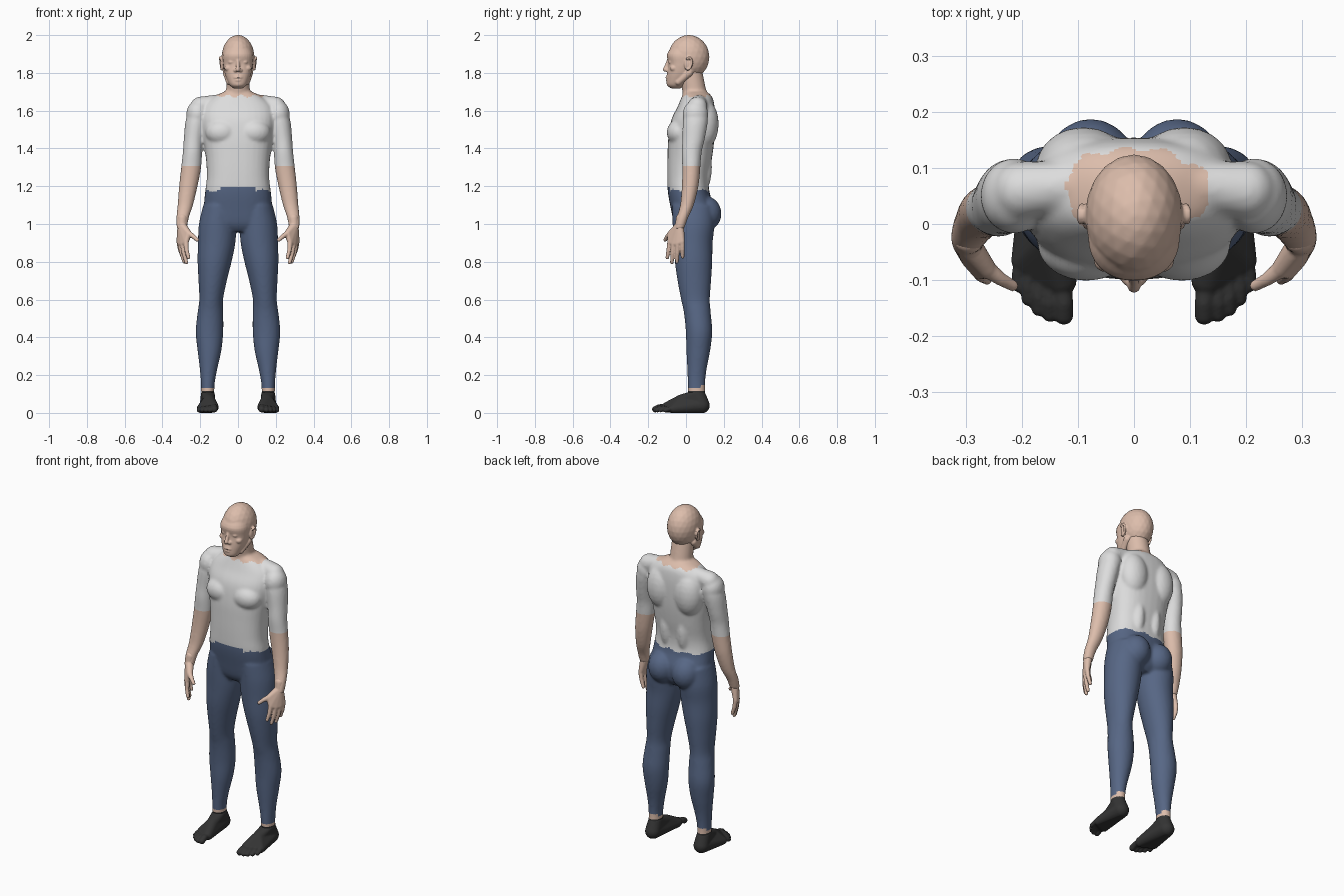
import bpy, bmesh, math
from mathutils import Vector

if "Cube" in bpy.data.objects:
    bpy.data.objects.remove(bpy.data.objects["Cube"], do_unlink=True)


def material(name, r, g, b):
    m = bpy.data.materials.new(name)
    m.use_nodes = True
    m.diffuse_color = (r, g, b, 1)
    m.node_tree.nodes["Principled BSDF"].inputs["Base Color"].default_value = (r, g, b, 1)
    return m


SKIN, SHIRT, TROUSERS, SHOES = range(4)
PALETTE = [
    material("skin", .72, .51, .41),
    material("shirt_white", .72, .72, .72),
    material("trouser_blue", .095, .135, .235),
    material("shoe_black", .035, .035, .035),
]

# Unit sphere directions shared by all rounded volumes
ball = bmesh.new()
bmesh.ops.create_icosphere(ball, subdivisions=3, radius=1)
DIRECTIONS = [v.co.copy() for v in ball.verts]
ball.free()


def sides(x_values):
    """Build twice, mirrored, when a part is off the centre line."""
    return (1, -1) if any(x_values) else (1,)


def hull(bm, *balls):
    """Convex skin around balls given as (x, y, z, radius or radii)."""
    for s in sides([b[0] for b in balls]):
        verts = []
        for x, y, z, r in balls:
            rx, ry, rz = r if isinstance(r, tuple) else (r, r, r)
            verts += [bm.verts.new((s * x + d.x * rx, y + d.y * ry, z + d.z * rz)) for d in DIRECTIONS]
        bmesh.ops.convex_hull(bm, input=verts)
        bmesh.ops.delete(bm, geom=[v for v in verts if v.is_valid and not v.link_faces], context='VERTS')


def chain(bm, balls):
    for a, b in zip(balls, balls[1:]):
        hull(bm, a, b)


def refine(rings, steps=4):
    """Catmull-Rom interpolation between cross-sections."""
    pts = [Vector(r) for r in rings]
    out = []
    for i in range(len(pts) - 1):
        a, b, c, d = pts[max(i - 1, 0)], pts[i], pts[i + 1], pts[min(i + 2, len(pts) - 1)]
        for k in range(steps):
            t = k / steps
            out.append(b + (c - a) * (t / 2) + (a * 2 - b * 5 + c * 4 - d) * (t * t / 2)
                       + (b * 3 - a - c * 3 + d) * (t ** 3 / 2))
    return out + [pts[-1]]


def loft(bm, rings, power=2.0, count=32):
    """Closed tube through level rings (z, centre x, centre y, radius x, radius y) in millimetres."""
    for s in sides([r[1] for r in rings]):
        loops = []
        for z, cx, cy, rx, ry in refine(rings):
            loop = []
            for i in range(count):
                a = math.tau * i / count
                c, n = math.cos(a), math.sin(a)
                x = s * cx + rx * math.copysign(abs(c) ** (2 / power), c)
                y = cy + ry * math.copysign(abs(n) ** (2 / power), n)
                loop.append(bm.verts.new((x / 1000, y / 1000, z / 1000)))
            loops.append(loop)
        for p, q in zip(loops, loops[1:]):
            for i in range(count):
                j = (i + 1) % count
                bm.faces.new((p[i], p[j], q[j], q[i]))
        bm.faces.new(loops[0])
        bm.faces.new(loops[-1])


def blend(name, bm, voxel, smoothing, paint):
    """Fuse the volumes into one smooth surface and colour its faces by rule."""
    bmesh.ops.recalc_face_normals(bm, faces=bm.faces)
    mesh = bpy.data.meshes.new(name)
    bm.to_mesh(mesh)
    bm.free()
    obj = bpy.data.objects.new(name, mesh)
    bpy.context.collection.objects.link(obj)
    remesh = obj.modifiers.new("fuse", 'REMESH')
    remesh.mode = 'VOXEL'
    remesh.voxel_size = voxel
    smooth = obj.modifiers.new("soften", 'SMOOTH')
    smooth.factor = .5
    smooth.iterations = smoothing
    graph = bpy.context.evaluated_depsgraph_get()
    result = bpy.data.meshes.new_from_object(obj.evaluated_get(graph))
    obj.modifiers.clear()
    obj.data = result
    bpy.data.meshes.remove(mesh)
    result.name = name
    result.materials.clear()
    for m in PALETTE:
        result.materials.append(m)
    for v in result.vertices:
        v.co.z = max(v.co.z, 0)
    for p in result.polygons:
        p.use_smooth = True
        p.material_index = paint(*p.center)
    return obj


def clothing(x, y, z):
    side = abs(x)
    if z > .9 and z < 1.31 and side > .18 + (1.31 - z) * .16:
        return SKIN
    if z < .118:
        return SHOES
    if z < (.15 if y > .08 else .132):
        return SKIN
    if z < (1.195 if side < .09 and y < 0 else 1.178 + .006 * math.sin(x * 60)):
        return TROUSERS
    collar = 1.677 + .006 * math.sin(x * 90)
    return SKIN if z > collar and side < .13 else SHIRT


# Torso, neck, arms and legs
body = bmesh.new()
loft(body, [
    (960, 0, 35, 120, 70), (1000, 0, 38, 185, 100), (1080, 0, 35, 182, 115),
    (1170, 0, 14, 174, 110), (1250, 0, 11, 165, 110), (1350, 0, 20, 170, 118),
    (1450, 0, 28, 183, 122), (1550, 0, 38, 195, 116), (1620, 0, 53, 185, 98),
    (1670, 0, 58, 135, 82), (1700, 0, 50, 75, 62)], power=2.4)
hull(body, (0, .052, 1.66, .064), (0, .022, 1.82, .061))
hull(body, (.05, .075, 1.655, .038), (.2, .06, 1.622, .052))           # trapezius
hull(body, (.214, .05, 1.58, (.06, .068, .075)))                       # shoulder cap
hull(body, (.085, -.035, 1.485, (.088, .067, .07)))                    # chest muscle
hull(body, (.09, .1, 1.53, (.085, .073, .13)))                         # shoulder blade
hull(body, (.055, .06, 1.3, (.05, .078, .16)))                         # lower back
hull(body, (.077, .098, 1.055, (.083, .09, .095)))                     # buttock
loft(body, [
    (1630, 205, 55, 45, 55), (1550, 220, 50, 57, 66), (1450, 235, 40, 52, 59),
    (1380, 241, 30, 51, 53), (1300, 248, 28, 53, 48), (1200, 263, 22, 49, 44),
    (1100, 279, 5, 41, 36), (1030, 294, -20, 33, 30), (975, 297, -35, 28, 26)])
loft(body, [
    (1100, 98, 36, 86, 110), (1000, 108, 40, 99, 111), (900, 113, 38, 99, 103),
    (800, 124, 40, 90, 99), (700, 134, 44, 75, 89), (600, 142, 50, 63, 76),
    (530, 146, 60, 68, 71), (430, 151, 69, 73, 70), (330, 151, 65, 63, 63),
    (230, 156, 58, 46, 51), (150, 160, 55, 36, 46), (70, 160, 58, 35, 46)])
blend("body", body, .008, 6, clothing)

# Head with face and ears
head = bmesh.new()
hull(head, (0, .015, 1.884, (.087, .109, .117)))
loft(head, [
    (1718, 0, -52, 24, 26), (1735, 0, -54, 44, 46), (1770, 0, -39, 61, 63),
    (1805, 0, -29, 72, 70), (1850, 0, -22, 79, 72), (1900, 0, -20, 80, 80),
    (1950, 0, -10, 55, 55)], power=2.2)
hull(head, (.058, .015, 1.80, .022), (.045, -.04, 1.752, .018))        # jaw
hull(head, (0, -.087, 1.743, (.024, .016, .018)))                      # chin
hull(head, (.012, -.086, 1.883, .013), (.052, -.066, 1.887, .013))     # brow
hull(head, (.05, -.065, 1.825, (.022, .021, .018)))                    # cheek
hull(head, (.034, -.08, 1.857, (.018, .013, .011)))                    # closed eye
chain(head, [(0, -.088, 1.877, .009), (0, -.103, 1.84, .009), (0, -.111, 1.818, .012)])
hull(head, (.013, -.099, 1.813, .010))                                 # nostril wing
hull(head, (0, -.088, 1.783, (.032, .016, .014)))
hull(head, (0, -.094, 1.775, (.027, .015, .006)))                      # upper lip
hull(head, (0, -.092, 1.761, (.023, .015, .007)))                      # lower lip
hull(head, (.083, .008, 1.845, (.010, .018, .032)))                    # ear
rim = []
for i in range(9):
    a = math.radians(-110 + 30 * i)
    up = math.sin(a)
    rim.append((.092 + .004 * up, .013 + .018 * math.cos(a) + .004 * up, 1.85 + .032 * up, .006))
chain(head, rim)
blend("head", head, .004, 3, lambda x, y, z: SKIN)

# Hands with spread fingers
hands = bmesh.new()
WRIST = (.297, -.034, .99, .024)
KNUCKLES = [(.275, -.085, .905, .014), (.293, -.065, .895, .014),
            (.306, -.043, .898, .014), (.313, -.02, .908, .013)]
TIPS = [(.262, -.099, .822), (.273, -.075, .796), (.285, -.048, .8), (.294, -.018, .826)]
hull(hands, (.294, -.026, 1.03, .027), WRIST)
for a, b in zip(KNUCKLES, KNUCKLES[1:]):
    hull(hands, WRIST, a, b)
for knuckle, tip in zip(KNUCKLES, TIPS):
    middle = Vector(knuckle[:3]).lerp(Vector(tip), .5) + Vector((.004, 0, 0))
    chain(hands, [knuckle, (*middle, .0115), (*tip, .0095)])
hull(hands, WRIST, (.262, -.08, .95, .017), KNUCKLES[0])
chain(hands, [(.262, -.08, .95, .016), (.238, -.098, .935, .012), (.216, -.11, .916, .010)])
blend("hands", hands, .004, 2, lambda x, y, z: SKIN)

# Feet with toes
feet = bmesh.new()
HEEL = (.16, .083, .04, .043)
INSTEP = (.152, -.025, .064, .033)
hull(feet, HEEL, (.16, .056, .105, (.036, .046, .012)), INSTEP)
hull(feet, HEEL, INSTEP, (.13, -.1, .03, .028), (.196, -.065, .022, .023))
TOES = [(.125, -.163, .017), (.15, -.162, .013), (.17, -.152, .0125),
        (.189, -.134, .012), (.206, -.11, .012)]
for i, (x, y, r) in enumerate(TOES):
    chain(feet, [(.131 + .016 * i, -.1 + .01 * i, .03, r + .002),
                 (x, y + .022, .029 - .002 * i, r), (x, y, r + .002, r)])
blend("feet", feet, .0045, 2, lambda x, y, z: SHOES if z < .118 else SKIN)
